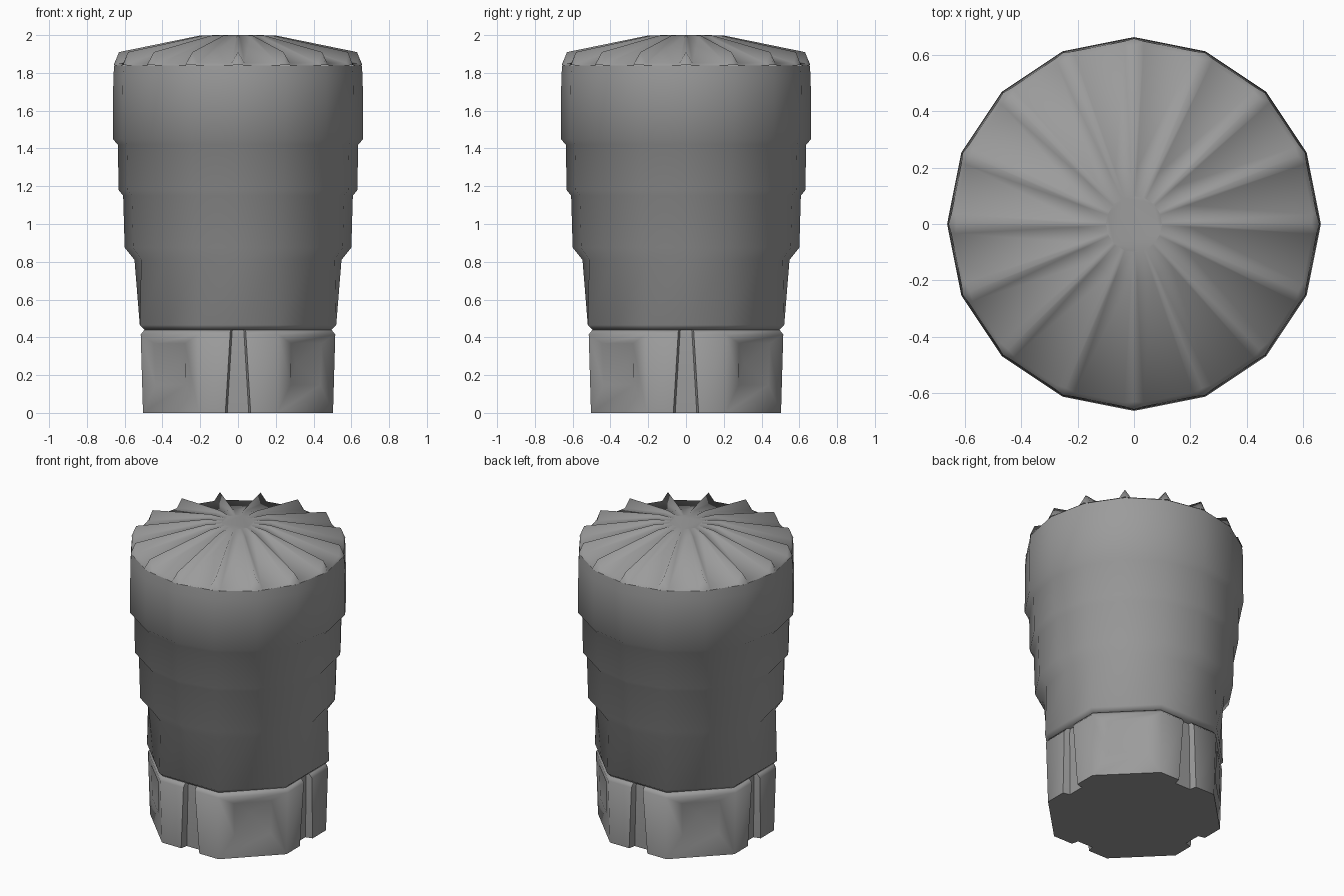
import bpy, bmesh
from math import cos, sin, tan, pi
from mathutils import Vector

if "Cube" in bpy.data.objects:
    bpy.data.objects.remove(bpy.data.objects["Cube"])

grey = bpy.data.materials.new("dark_grey")
grey.diffuse_color = (.33, .33, .33, 1)
grey.use_nodes = True
grey.node_tree.nodes["Principled BSDF"].inputs["Base Color"].default_value = grey.diffuse_color


def loft(name, rings, angle, bottom=True, top=True, edit=None):
    """Skin a stack of equal-length rings, optionally capping the ends."""
    bm = bmesh.new()
    vs = [[bm.verts.new(p) for p in ring] for ring in rings]
    n = len(vs[0])
    for a, b in zip(vs, vs[1:]):
        for i in range(n):
            j = (i + 1) % n
            bm.faces.new((a[i], a[j], b[j], b[i]))
    if bottom:
        bm.faces.new(vs[0][::-1])
    if top:
        bm.faces.new(vs[-1])
    bm.normal_update()
    if edit:
        edit(bm)
    mesh = bpy.data.meshes.new(name)
    bm.to_mesh(mesh)
    bm.free()
    mesh.materials.append(grey)
    ob = bpy.data.objects.new(name, mesh)
    bpy.context.collection.objects.link(ob)
    bpy.ops.object.select_all(action='DESELECT')
    ob.select_set(True)
    bpy.context.view_layer.objects.active = ob
    bpy.ops.object.shade_smooth_by_angle(angle=angle)
    return ob


# Stepped body: 16 sides, octagonal at the bottom and round above
def corner(k, r, z, octa=0.0):
    s = 1 + octa * (1 / cos(pi / 8) - 1) * (k % 2)
    return Vector((r * s * cos(k * pi / 8), r * s * sin(k * pi / 8), z))


profile = [(.495, .44, 1), (.52, .465, 1), (.548, .81, .15), (.60, .875, 0),
           (.608, 1.15, 0), (.632, 1.18, 0), (.636, 1.42, 0), (.663, 1.45, 0),
           (.66, 1.78, 0), (.655, 1.84, 0)]
loft("stepped_body", [[corner(k, *p) for k in range(16)] for p in profile], .9, top=False)


# Conical top with a radial ridge at each corner
def cap_ring(r, z, peak_r, peak_z):
    pts = []
    for k in range(16):
        c = corner(k, r, z)
        pts += [c.lerp(corner(k - 1, r, z), .14), corner(k, peak_r, peak_z),
                c.lerp(corner(k + 1, r, z), .14)]
    return pts


loft("ridged_top", [cap_ring(.655, 1.84, .658, 1.842), cap_ring(.64, 1.852, .63, 1.91),
                    cap_ring(.2, 1.988, .2, 1.998), cap_ring(.1, 2, .1, 2)],
     1.4, bottom=False)


# Base: octagon with a tapered notch on each of the four axis sides
def base_ring(r, z, half, depth):
    pts = []
    for q in range(4):
        ca, sa = round(cos(q * pi / 2)), round(sin(q * pi / 2))
        e = r * tan(pi / 8)
        for x, y in ((r, -e), (r, -half - .01), (r - depth, -half),
                     (r - depth, half), (r, half + .01), (r, e)):
            pts.append(Vector((x * ca - y * sa, x * sa + y * ca, z)))
    return pts


def dent_lobes(bm):
    """Small finger dents on the four diagonal faces."""
    faces = [f for f in bm.faces if abs(f.normal.z) < .2 and f.calc_area() > .12
             and abs(abs(f.normal.x) - abs(f.normal.y)) < .05]
    bmesh.ops.inset_individual(bm, faces=faces, thickness=.138)
    bmesh.ops.translate(bm, verts=list({v for f in faces for v in f.verts}), vec=(0, 0, .05))
    bmesh.ops.poke(bm, faces=faces, offset=-.075)


loft("notched_base", [base_ring(.503, 0, .057, .045), base_ring(.515, .415, .032, .035),
                      base_ring(.495, .44, .03, .02)], .9, edit=dent_lobes)
